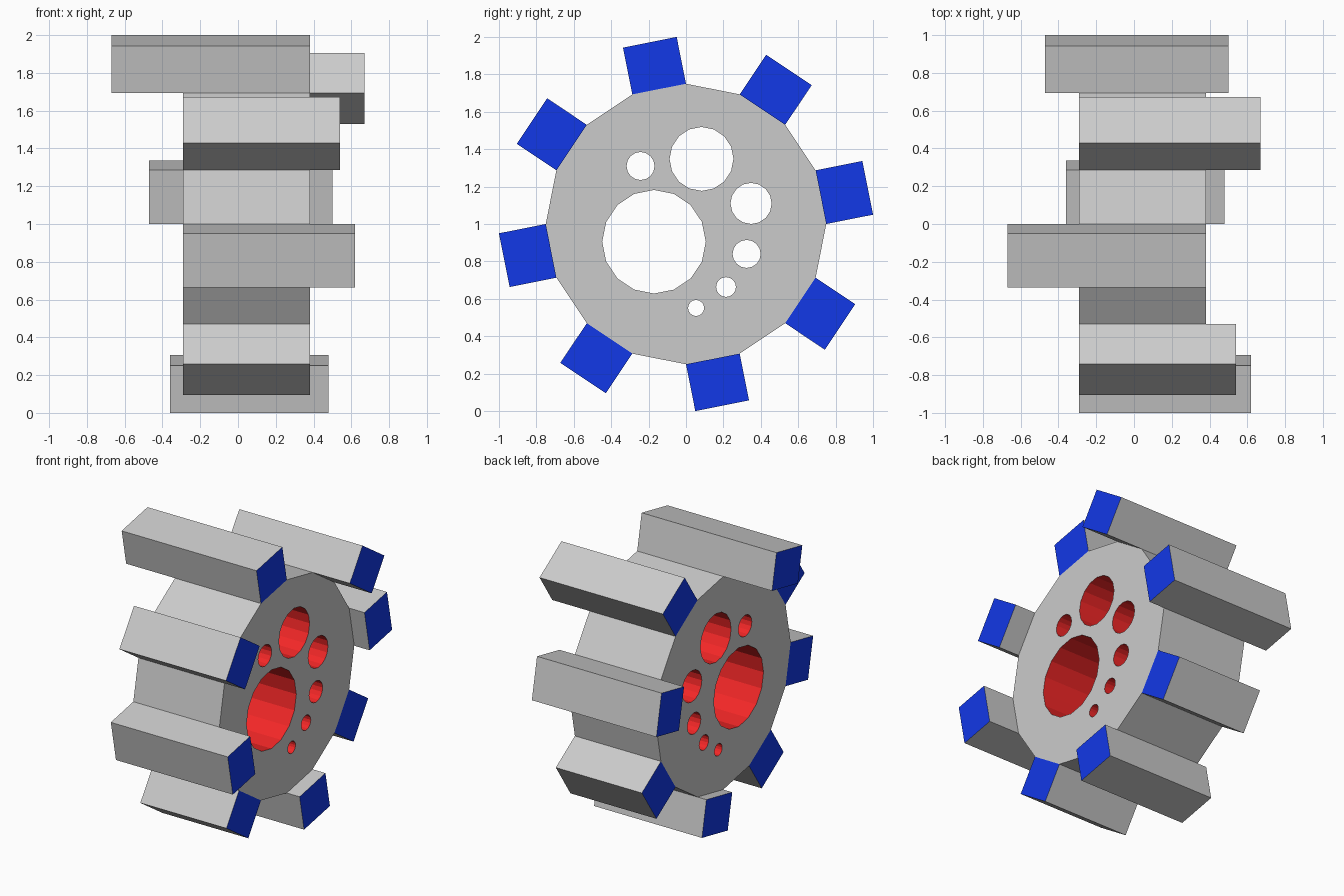
import bpy, bmesh
from math import cos, sin, radians, pi

if "Cube" in bpy.data.objects:
    bpy.data.objects.remove(bpy.data.objects["Cube"])

SIDES, RADIUS, TOOTH = 16, 0.75, 0.255
X0, X1 = -0.29, 0.38


def colour(name, rgb):
    m = bpy.data.materials.new(name)
    m.diffuse_color = (*rgb, 1)
    m.use_nodes = True
    m.node_tree.nodes["Principled BSDF"].inputs["Base Color"].default_value = m.diffuse_color
    return m


grey = colour("grey", (0.8, 0.8, 0.8))
red = colour("red", (0.9, 0.02, 0.02))
blue = colour("blue", (0.006, 0.04, 0.8))


def ring(y, z, r, n=SIDES):
    return [(y + r * cos(2 * pi * i / n), z + r * sin(2 * pi * i / n)) for i in range(n)]


def prism(name, profile, x0, x1, materials, side=0, cap=0):
    """Extrude a (y, z) outline along x, with separate side and cap materials."""
    bm = bmesh.new()
    a = [bm.verts.new((x0, y, z)) for y, z in profile]
    b = [bm.verts.new((x1, y, z)) for y, z in profile]
    for f in (bm.faces.new(a), bm.faces.new(b)):
        f.material_index = cap
    for i in range(len(a)):
        j = (i + 1) % len(a)
        bm.faces.new((a[i], a[j], b[j], b[i])).material_index = side
    bmesh.ops.recalc_face_normals(bm, faces=bm.faces)
    mesh = bpy.data.meshes.new(name)
    bm.to_mesh(mesh)
    bm.free()
    for m in materials:
        mesh.materials.append(m)
    ob = bpy.data.objects.new(name, mesh)
    bpy.context.collection.objects.link(ob)
    return ob


# Sixteen-sided drum
drum = prism("drum", ring(0, 1, RADIUS), X0, X1, (grey, red))

# Round through-holes (y, z, radius) with red walls
holes = [(-0.171, 0.905, 0.277), (0.083, 1.348, 0.171), (0.348, 1.11, 0.11),
         (0.324, 0.84, 0.075), (0.214, 0.663, 0.053), (0.054, 0.551, 0.043),
         (-0.243, 1.31, 0.075)]
bpy.context.view_layer.objects.active = drum
for y, z, r in holes:
    cutter = prism("hole_cutter", ring(y, z, r), -0.6, 0.6, (grey, red), side=1, cap=1)
    cutter.hide_render = True
    mod = drum.modifiers.new("hole", 'BOOLEAN')
    mod.operation, mod.solver, mod.object = 'DIFFERENCE', 'EXACT', cutter
    bpy.ops.object.modifier_apply(modifier=mod.name)
    bpy.data.objects.remove(cutter)

# Eight teeth on alternate drum faces, each with its own span along x
spans = [(-0.47, 0.50), (X0, 0.67), (-0.67, X1), (X0, 0.54),
         (X0, 0.62), (X0, X1), (-0.36, 0.48), (X0, X1)]
outline = ring(0, 1, RADIUS)
for k, (x0, x1) in enumerate(spans):
    mid = radians(11.25 + 45 * k)
    dy, dz = TOOTH * cos(mid), TOOTH * sin(mid)
    (ya, za), (yb, zb) = outline[2 * k], outline[2 * k + 1]
    prism(f"tooth_{k + 1}", [(ya, za), (ya + dy, za + dz), (yb + dy, zb + dz), (yb, zb)],
          x0, x1, (grey, blue), side=0, cap=1)
